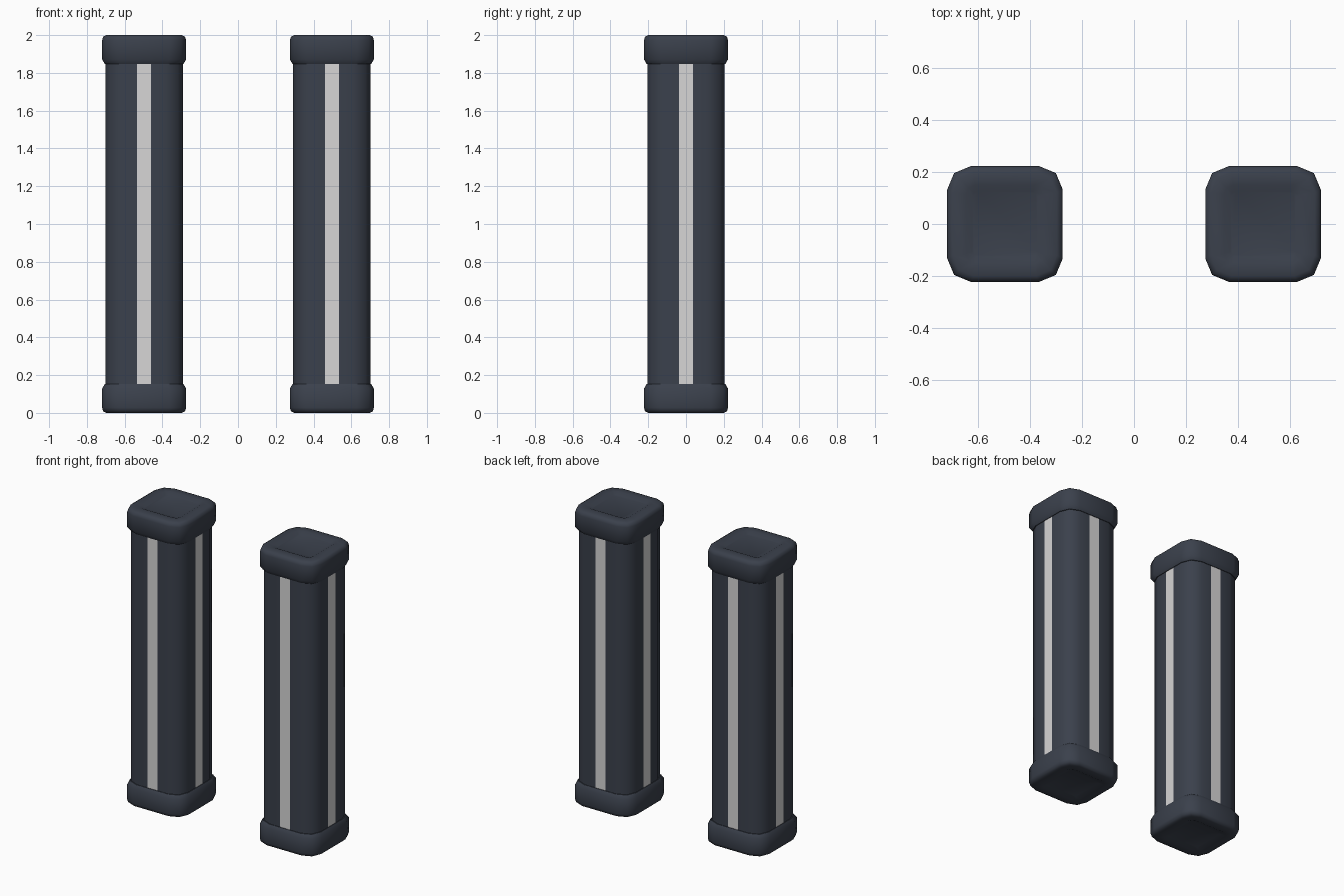
import bpy, bmesh, math

if "Cube" in bpy.data.objects:
    bpy.data.objects.remove(bpy.data.objects["Cube"])


def material(name, rgb):
    m = bpy.data.materials.new(name)
    m.diffuse_color = (*rgb, 1)
    m.use_nodes = True
    m.node_tree.nodes["Principled BSDF"].inputs["Base Color"].default_value = m.diffuse_color
    return m


dark = material("dark slate", (0.043, 0.052, 0.072))
light = material("light grey strip", (0.68, 0.67, 0.67))

STRIP = 0.0375  # half width of the light strip


def ring(half, radius, strip):
    """Rounded square outline, two bevel segments per corner."""
    pts = []
    for k in range(4):
        a = k * math.pi / 2
        side = []
        if strip:  # strip edges in the middle of the +x side
            side += [(half, -STRIP), (half, STRIP)]
        c = half - radius
        for s in range(3):
            t = s * math.pi / 4
            side.append((c + radius * math.cos(t), c + radius * math.sin(t)))
        pts += [(x * math.cos(a) - y * math.sin(a),
                 x * math.sin(a) + y * math.cos(a)) for x, y in side]
    if strip:
        return pts
    return pts


def loft(name, x, profile, strip=False):
    """Skin rings given as (half width, corner radius, z)."""
    bm = bmesh.new()
    rings = [[bm.verts.new((px, py, z)) for px, py in ring(h, r, strip)]
             for h, r, z in profile]
    n = len(rings[0])
    for a, b in zip(rings, rings[1:]):
        for i in range(n):
            j = (i + 1) % n
            f = bm.faces.new((a[i], a[j], b[j], b[i]))
            if strip and i % 5 == 0:
                f.material_index = 1
    bm.faces.new(rings[0][::-1])
    bm.faces.new(rings[-1])
    bmesh.ops.recalc_face_normals(bm, faces=bm.faces)
    me = bpy.data.meshes.new(name)
    bm.to_mesh(me)
    bm.free()
    me.materials.append(dark)
    me.materials.append(light)
    ob = bpy.data.objects.new(name, me)
    ob.location.x = x
    bpy.context.collection.objects.link(ob)
    bpy.ops.object.select_all(action='DESELECT')
    ob.select_set(True)
    bpy.context.view_layer.objects.active = ob
    bpy.ops.object.shade_smooth_by_angle(angle=math.radians(50))
    return ob


# Cap profile: inner lip, side wall, rounded rim, shallow dished end
cap = [(0.200, 0.088, 1.848), (0.209, 0.090, 1.848), (0.2225, 0.09, 1.872),
       (0.2225, 0.09, 1.972), (0.217, 0.088, 1.991), (0.200, 0.08, 2.0),
       (0.150, 0.035, 2.0), (0.125, 0.02, 1.988)]

for side, x in (("left", -0.497), ("right", 0.497)):
    # Shaft with a light strip down each of its four sides
    loft(side + "_shaft", x, [(0.205, 0.09, 0.14), (0.205, 0.09, 1.86)], True)
    # Matching end caps
    loft(side + "_top_cap", x, cap)
    loft(side + "_bottom_cap", x, [(h, r, 2.0 - z) for h, r, z in cap])
